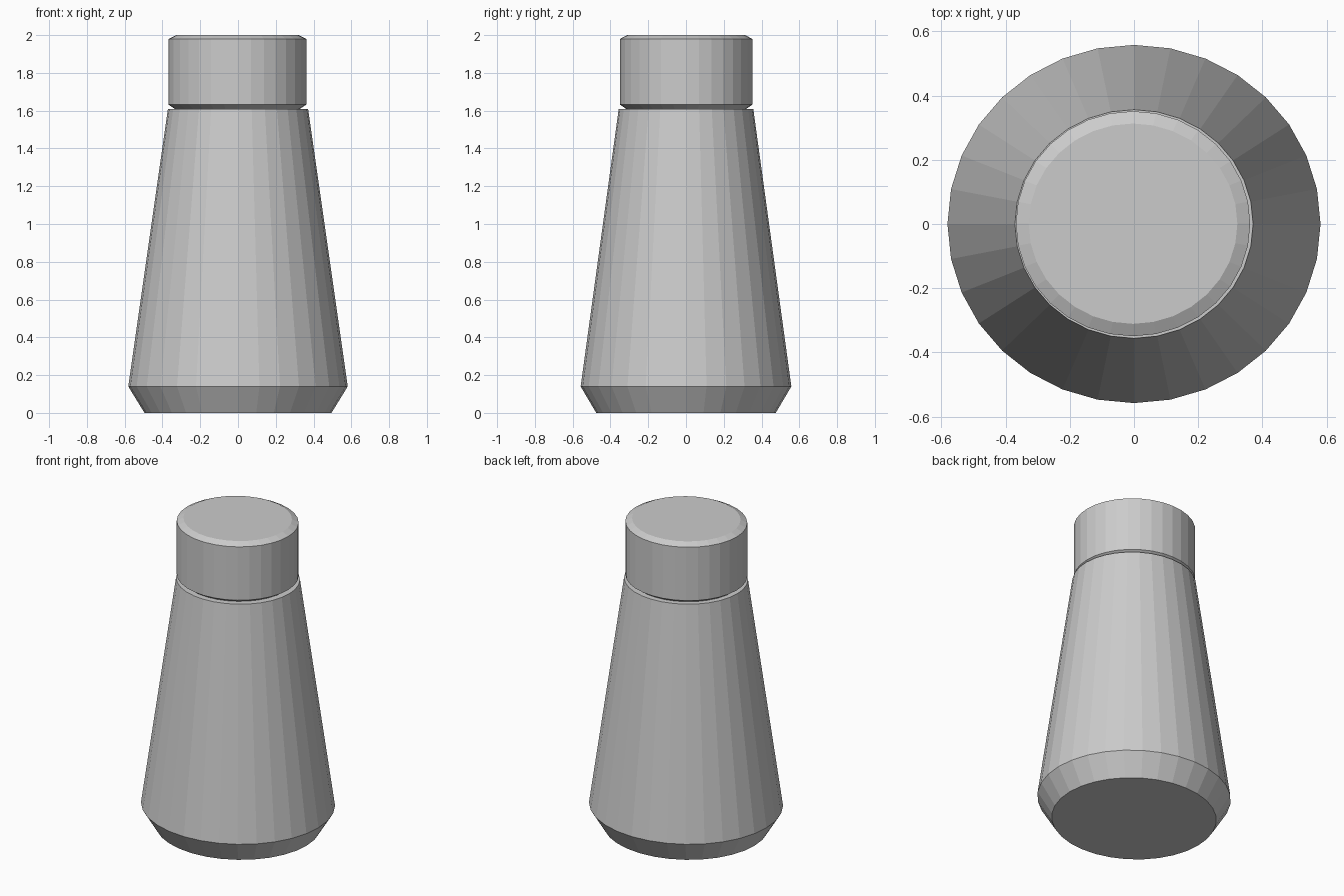
import bpy, bmesh
from math import cos, sin, pi

if "Cube" in bpy.data.objects:
    bpy.data.objects.remove(bpy.data.objects["Cube"])

SEGMENTS = 32
Y_SCALE = 0.96  # cross-section is slightly narrower front to back


def turned(name, profile, offset=(0, 0)):
    """Closed solid from (radius, height) rings, bottom to top."""
    bm = bmesh.new()
    rings = [[bm.verts.new((r * cos(2 * pi * i / SEGMENTS),
                            r * sin(2 * pi * i / SEGMENTS) * Y_SCALE, z))
              for i in range(SEGMENTS)] for r, z in profile]
    for low, high in zip(rings, rings[1:]):
        for i in range(SEGMENTS):
            j = (i + 1) % SEGMENTS
            bm.faces.new((low[i], low[j], high[j], high[i]))
    bm.faces.new(rings[0][::-1])
    bm.faces.new(rings[-1])
    mesh = bpy.data.meshes.new(name)
    bm.to_mesh(mesh)
    bm.free()
    obj = bpy.data.objects.new(name, mesh)
    obj.location = (offset[0], offset[1], 0)
    bpy.context.collection.objects.link(obj)
    return obj


# Tapered body with a chamfered foot
turned("shaker_body", [(0.495, 0), (0.581, 0.14), (0.371, 1.61)])

# Cap with bevelled rims, resting on the body
turned("shaker_cap", [(0.332, 1.61), (0.365, 1.632), (0.365, 1.98), (0.325, 2.0)],
       offset=(-0.003, 0.001))
